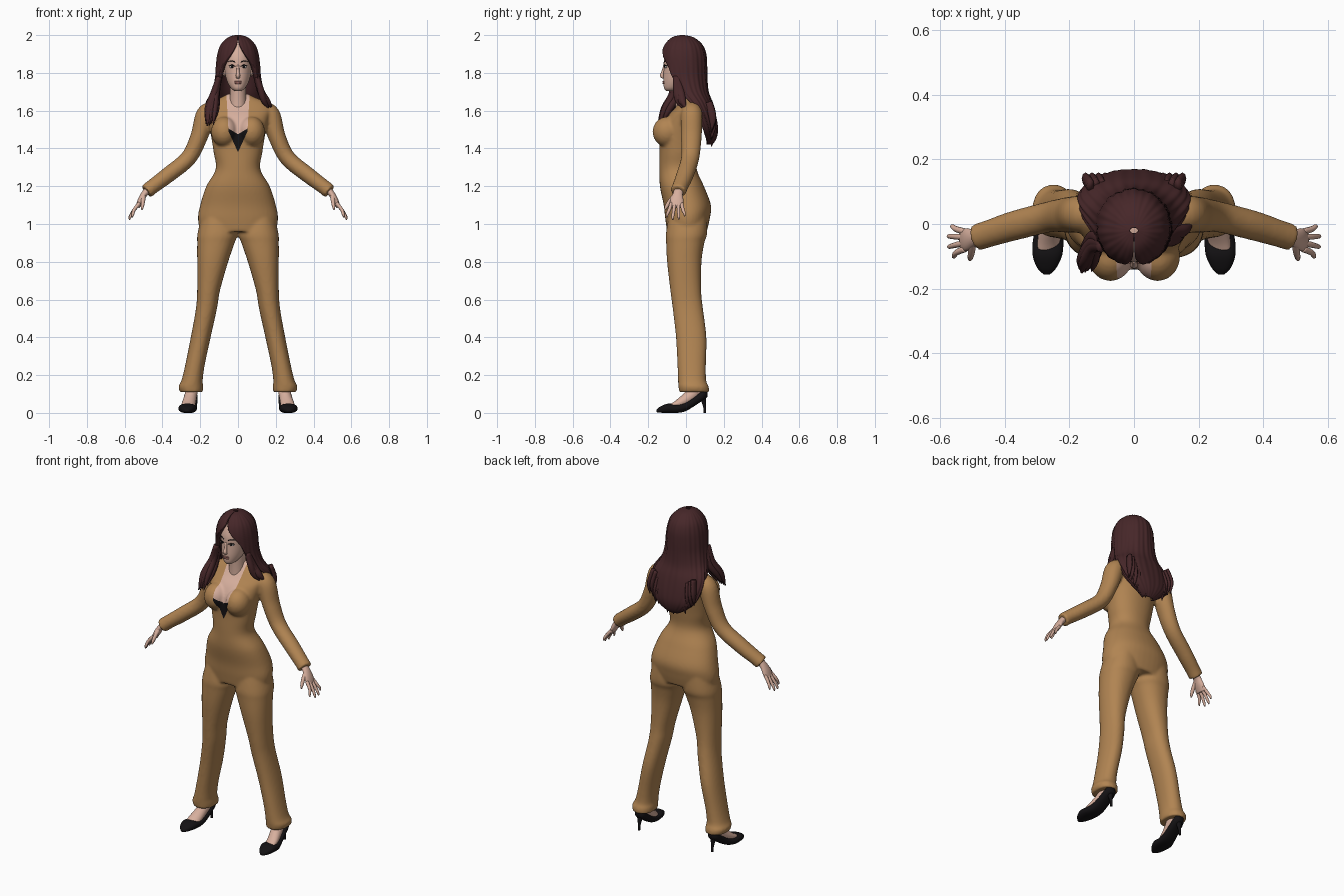
import bpy, bmesh, math, random
from mathutils import Vector, Matrix

random.seed(4)
X, Y, Z = Vector((1, 0, 0)), Vector((0, 1, 0)), Vector((0, 0, 1))


def material(name, *rgb):
    m = bpy.data.materials.new(name)
    m.diffuse_color = (*rgb, 1)
    return m


TAN = material("tan cloth", 0.44, 0.232, 0.085)
SKIN = material("skin", 0.68, 0.43, 0.34)
HAIR = material("dark auburn hair", 0.062, 0.02, 0.022)
BLACK = material("black", 0.007, 0.006, 0.007)
LIPS = material("lips", 0.47, 0.2, 0.17)
WHITE = material("eye white", 0.75, 0.7, 0.68)


def smooth(rows, n=5):
    """Catmull-Rom interpolation of rows of numbers."""
    rows = [tuple(r) for r in rows]
    p = [rows[0]] + rows + [rows[-1]]
    out = []
    for i in range(1, len(p) - 2):
        for k in range(n):
            t = k / n
            out.append([0.5 * (2 * b + (c - a) * t + (2 * a - 5 * b + 4 * c - d) * t * t
                               + (3 * b - a - 3 * c + d) * t ** 3)
                        for a, b, c, d in zip(*p[i - 1:i + 3])])
    return out + [list(rows[-1])]


def ring(c, u, v, e=2.0, n=32):
    pts = []
    for i in range(n):
        a = 2 * math.pi * i / n
        f = [math.copysign(abs(q) ** (2 / e), q) for q in (math.cos(a), math.sin(a))]
        pts.append(c + u * f[0] + v * f[1])
    return pts


def skin_rings(bm, rings):
    """Bridge equal rings of points and cap both ends."""
    vs = [[bm.verts.new(p) for p in r] for r in rings]
    n = len(vs[0])
    for a, b in zip(vs, vs[1:]):
        for i in range(n):
            bm.faces.new((a[i], a[(i + 1) % n], b[(i + 1) % n], b[i]))
    bm.faces.new(vs[0])
    bm.faces.new(vs[-1])


def stack(bm, rows, s=1, e=2.2, n=40):
    """Horizontal rings from rows of z, x min, x max, y front, y back."""
    skin_rings(bm, [ring(Vector((s * (a + b) / 2, (f + k) / 2, z)),
                         X * (b - a) / 2, Y * (k - f) / 2, e, n)
                    for z, a, b, f, k in smooth(rows)])


def tube(bm, rows, s=1, n=16, steps=4):
    """Tube along rows of x, y, z, thickness, width (width lies along y)."""
    rows = smooth(rows, steps)
    pts = [Vector((s * r[0], r[1], r[2])) for r in rows]
    rings = []
    for i, r in enumerate(rows):
        t = (pts[min(i + 1, len(pts) - 1)] - pts[max(i - 1, 0)]).normalized()
        v = (Y - t * t.y).normalized()
        rings.append(ring(pts[i], v.cross(t) * r[3], v * r[4], 2, n))
    skin_rings(bm, rings)


def ball(bm, c, r):
    bmesh.ops.create_uvsphere(bm, u_segments=24, v_segments=14, radius=1,
                              matrix=Matrix.Translation(c) @ Matrix.Diagonal((*r, 1)))


def finish(name, bm, *mats):
    bmesh.ops.recalc_face_normals(bm, faces=bm.faces)
    for f in bm.faces:
        f.smooth = True
    me = bpy.data.meshes.new(name)
    bm.to_mesh(me)
    bm.free()
    for m in mats:
        me.materials.append(m)
    ob = bpy.data.objects.new(name, me)
    bpy.context.collection.objects.link(ob)
    return ob


# Jumpsuit: torso, bust, legs and sleeves fused into one surface
bm = bmesh.new()
torso = [(.96, .2, -.1, .11), (1.03, .212, -.11, .126), (1.1, .2, -.118, .132), (1.2, .168, -.138, .095),
         (1.29, .118, -.141, .057), (1.38, .129, -.14, .062), (1.48, .145, -.138, .077),
         (1.56, .163, -.105, .087), (1.61, .178, -.062, .087), (1.645, .15, -.035, .08),
         (1.67, .09, -.02, .07), (1.69, .052, -.015, .06)]
stack(bm, [(z, -r, r, f, b) for z, r, f, b in torso])
leg = [(1.05, .02, .19, -.09, .11), (.95, .003, .214, -.106, .112), (.9, .018, .216, -.105, .097),
       (.8, .052, .216, -.1, .082), (.65, .095, .216, -.083, .08), (.55, .112, .223, -.07, .09),
       (.4, .145, .25, -.053, .108), (.25, .177, .28, -.045, .105), (.17, .187, .3, -.042, .107),
       (.14, .184, .315, -.04, .12), (.11, .186, .308, -.036, .122)]
arm = [(.13, .03, 1.605, .045, .05), (.17, .03, 1.575, .054, .057), (.207, .028, 1.46, .046, .055),
       (.262, .022, 1.35, .043, .048), (.37, -.005, 1.26, .042, .046), (.45, -.03, 1.2, .039, .042),
       (.485, -.041, 1.172, .04, .042)]
for s in (1, -1):
    stack(bm, leg, s)
    tube(bm, arm, s, 24, 6)
    ball(bm, (s * .073, -.1, 1.488), (.07, .077, .08))
suit = finish("jumpsuit", bm)
rm = suit.modifiers.new("fuse", 'REMESH')
rm.mode, rm.voxel_size, rm.use_smooth_shade = 'VOXEL', .008, True
sm = suit.modifiers.new("relax", 'SMOOTH')
sm.factor, sm.iterations = .5, 5
fused = bpy.data.meshes.new_from_object(suit.evaluated_get(bpy.context.evaluated_depsgraph_get()))
suit.modifiers.clear()
suit.data = fused
fused.materials.clear()
for m in (TAN, SKIN, BLACK):
    fused.materials.append(m)

# Plunging neckline, cut into the front, with a dark camisole at its point
bm = bmesh.new()
bm.from_mesh(fused)
cuts = [((0, 0, 1.38), (0, 0, 1))]
for s in (1, -1):
    cuts += [((0, 0, 1.38), (.11, 0, -s * .05)), ((s * .05, 0, 1.49), (.17, 0, -s * .01)),
             ((0, 0, 1.475), (-s * .6, 0, 1))]
for co, no in cuts:
    faces = [f for f in bm.faces if f.calc_center_median().z > 1.36
             and f.calc_center_median().y < .03 and abs(f.calc_center_median().x) < .1]
    geom = set(faces) | {e for f in faces for e in f.edges} | {v for f in faces for v in f.verts}
    bmesh.ops.bisect_plane(bm, geom=list(geom), dist=1e-5, plane_co=co, plane_no=Vector(no).normalized())
for f in bm.faces:
    c = f.calc_center_median()
    f.smooth = True
    f.material_index = 0
    if c.y < .03 and c.z > 1.38 and abs(c.x) < min((c.z - 1.38) * .05 / .11, .05 + (c.z - 1.49) / 17):
        f.material_index = 2 if c.z < 1.475 + .6 * abs(c.x) else 1
bm.to_mesh(fused)
bm.free()

# Head, neck and nose
bm = bmesh.new()
head = [(1.704, .018, -.104, -.05), (1.72, .038, -.116, -.02), (1.76, .06, -.12, .04), (1.82, .072, -.118, .07),
        (1.88, .075, -.115, .08), (1.94, .062, -.09, .07), (1.975, .03, -.05, .03)]
stack(bm, [(z, -r, r, f, b) for z, r, f, b in head], e=2)
stack(bm, [(1.58, -.05, .05, -.055, .05), (1.66, -.044, .044, -.055, .045),
           (1.75, -.043, .043, -.06, .05)], e=2)
tube(bm, [(0, -.114, 1.84, .006, .006), (0, -.122, 1.805, .008, .008), (0, -.127, 1.785, .012, .011),
          (0, -.118, 1.774, .01, .006)])
for s in (1, -1):
    ball(bm, (s * .072, -.02, 1.81), (.009, .018, .03))
finish("head", bm, SKIN)

# Eyes, brows and lips
whites, darks, lips = bmesh.new(), bmesh.new(), bmesh.new()
for s in (1, -1):
    ball(whites, (s * .031, -.106, 1.832), (.015, .007, .007))
    ball(darks, (s * .031, -.111, 1.832), (.0065, .004, .0065))
    tube(darks, [(.015, -.115, 1.834, .002, .002), (.031, -.114, 1.841, .003, .003),
                 (.05, -.1, 1.837, .002, .002)], s, 8)
    tube(darks, [(.013, -.116, 1.856, .002, .002), (.035, -.109, 1.864, .003, .003),
                 (.055, -.092, 1.858, .001, .001)], s, 8)
for z, r in ((1.754, .0045), (1.746, .006)):
    ball(lips, (0, -.117, z), (.02, .008, r))
finish("eye_whites", whites, WHITE)
finish("eye_liner_and_brows", darks, BLACK)
finish("lips", lips, LIPS)

# Hair: C-shaped sections open at the face, with strand grooves
bm = bmesh.new()
hair = [(2.0, .015, -.03, -.01, .02), (1.988, .052, -.075, .04, .03), (1.95, .09, -.113, .085, .08),
        (1.9, .108, -.131, .105, .36), (1.84, .116, -.133, .11, .78), (1.77, .122, -.125, .112, 1.02),
        (1.70, .14, -.09, .12, 1.12), (1.64, .17, -.03, .142, 1.2), (1.57, .168, .02, .16, 1.2),
        (1.5, .14, .06, .17, 1.1), (1.45, .085, .09, .16, 1), (1.42, .04, .1, .14, 1)]
rings, N = [], 120
for z, rx, f, b, g in smooth(hair, 4):
    pts = []
    for inner in (0, 1):
        for i in range(N + 1):
            a = g + (2 * math.pi - 2 * g) * (N - i if inner else i) / N
            k = .8 if inner else 1 + .012 * math.cos(a * 26) + .01 * math.sin(a * 11 + z * 9)
            pts.append(Vector((rx * k * math.sin(a), (f + b) / 2 - (b - f) / 2 * k * math.cos(a), z)))
    rings.append(pts)
skin_rings(bm, rings)
finish("hair", bm, HAIR)

# Loose locks: one group forward over a shoulder, a few behind, tips at the back
bm = bmesh.new()
for i in range(9):
    d, w = random.uniform(-.025, .03), random.uniform(-.02, .02)
    tube(bm, [(-.1, -.06 + w / 2, 1.78, .014, .02), (-.122 + d / 3, -.055 + w, 1.69, .018, .02),
              (-.14 + d, -.1 + w, 1.61, .016, .018),
              (-.148 + d, -.135 + w, 1.535 + w, .002, .002)], 1, 8)
for i in range(4):
    d = random.uniform(-.02, .015)
    tube(bm, [(.1, -.05, 1.78, .014, .02), (.123, -.035 + d, 1.7, .018, .02),
              (.15 + d, -.025 + d, 1.65, .014, .018), (.172 + d, -.01 + d, 1.615, .002, .002)], 1, 8)
for i in range(16):
    x = -.15 + .02 * i
    z = 1.43 + 3.2 * x * x + random.uniform(-.015, .015)
    tube(bm, [(x * .9, .12, z + .14, .012, .02), (x, .14, z + .06, .012, .02),
              (x, .135, z - .01, .002, .002)], 1, 8)
finish("hair_locks", bm, HAIR)

# Hands: flat palm, four spread fingers and a thumb
bm = bmesh.new()
for s in (1, -1):
    tube(bm, [(.465, -.035, 1.19, .022, .024), (.495, -.043, 1.16, .017, .026),
              (.515, -.048, 1.125, .016, .035), (.532, -.05, 1.09, .011, .034)], s, 20)
    for y0, y1, x, z in ((-.077, -.1, .56, 1.035), (-.059, -.07, .574, 1.022),
                         (-.041, -.038, .575, 1.024), (-.024, -.008, .565, 1.04)):
        tube(bm, [(.522, y0, 1.11, .01, .01), (.55, (y0 + y1) / 2, 1.075, .009, .009),
                  (x - .003, y1, z + .015, .007, .007), (x, y1, z, .003, .003)], s, 10)
    tube(bm, [(.5, -.055, 1.155, .013, .013), (.503, -.085, 1.12, .011, .012),
              (.507, -.105, 1.09, .008, .009), (.509, -.11, 1.075, .003, .003)], s, 12)
finish("hands", bm, SKIN)

# Feet rising from the shoes into the trouser legs
bm = bmesh.new()
for s in (1, -1):
    tube(bm, [(.243, .055, .2, .032, .036), (.244, .05, .13, .032, .038), (.252, .015, .083, .033, .034),
              (.262, -.04, .045, .036, .025), (.266, -.08, .03, .034, .015)], s, 24)
finish("feet", bm, SKIN)

# High-heeled shoes: rows of y, x centre, half width, sole z, top z
bm = bmesh.new()
shoe = [(-.156, .27, .01, .004, .018), (-.135, .27, .03, .001, .034), (-.095, .268, .046, 0, .049),
        (-.045, .265, .047, 0, .045), (0, .258, .041, .01, .058), (.05, .252, .037, .04, .09),
        (.095, .249, .032, .07, .122), (.113, .248, .014, .085, .118)]
for s in (1, -1):
    skin_rings(bm, [ring(Vector((s * x, y, (a + b) / 2)), X * w, Z * (b - a) / 2, 2.5, 28)
                    for y, x, w, a, b in smooth(shoe)])
    tube(bm, [(.249, .088, .092, .022, .02), (.249, .095, .055, .012, .011), (.249, .1, .02, .007, .007),
              (.249, .1, 0, .007, .007)], s)
finish("shoes", bm, BLACK)
